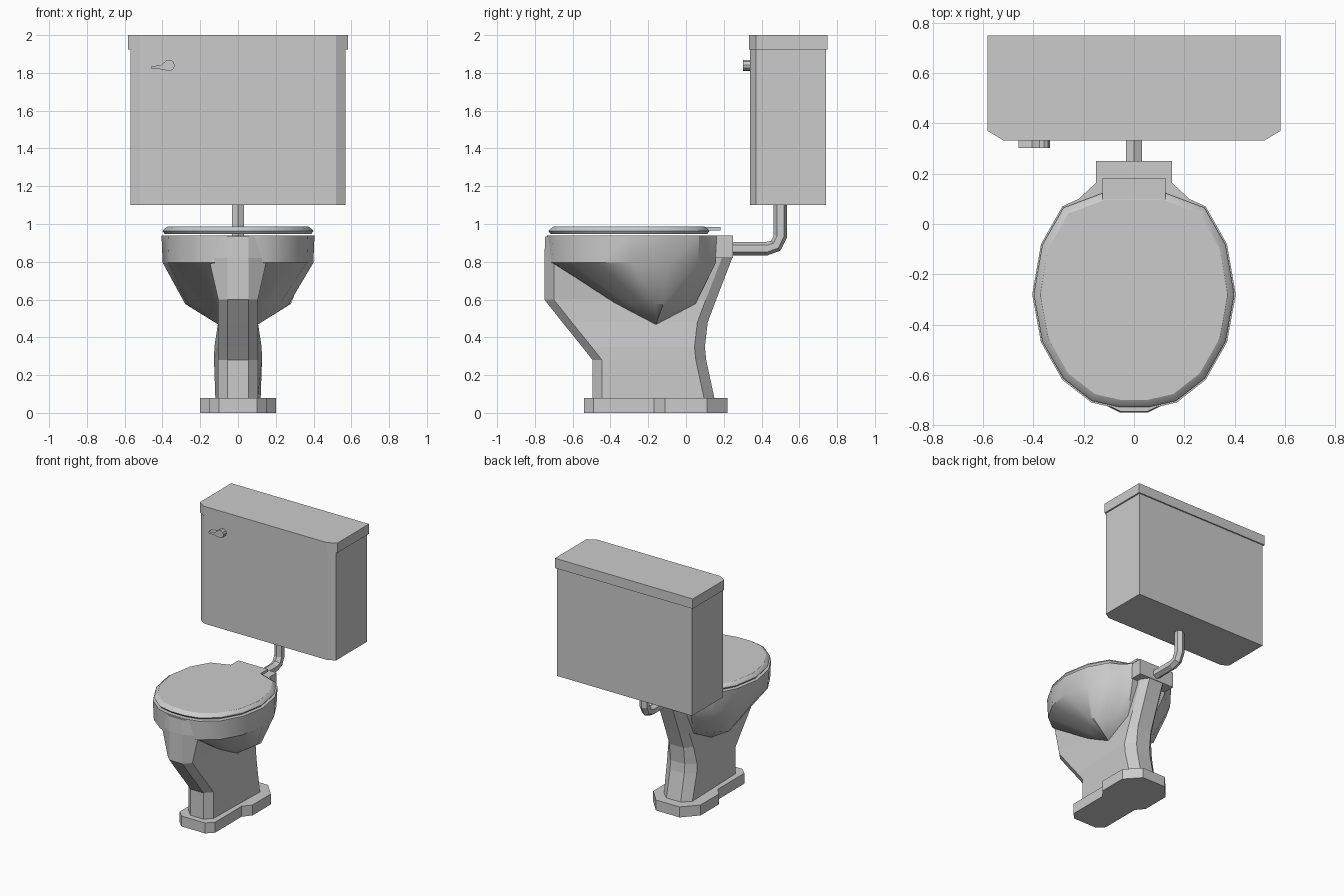
import bpy, bmesh, math
from mathutils import Vector

cube = bpy.data.objects.get("Cube")
if cube:
    bpy.data.objects.remove(cube, do_unlink=True)

grey = bpy.data.materials.new("light grey porcelain")
grey.use_nodes = True
grey.diffuse_color = (0.6, 0.6, 0.6, 1)
grey.node_tree.nodes["Principled BSDF"].inputs["Base Color"].default_value = (0.6, 0.6, 0.6, 1)


def loft(name, rings, smooth=False):
    """Skin a list of equal-length closed rings and cap both ends."""
    bm = bmesh.new()
    loops = [[bm.verts.new(p) for p in ring] for ring in rings]
    n = len(loops[0])
    for a, b in zip(loops, loops[1:]):
        for i in range(n):
            j = (i + 1) % n
            bm.faces.new((a[i], a[j], b[j], b[i]))
    bm.faces.new(loops[0][::-1])
    bm.faces.new(loops[-1])
    bmesh.ops.remove_doubles(bm, verts=bm.verts, dist=0.0005)
    bmesh.ops.recalc_face_normals(bm, faces=bm.faces)
    mesh = bpy.data.meshes.new(name)
    bm.to_mesh(mesh)
    bm.free()
    mesh.materials.append(grey)
    ob = bpy.data.objects.new(name, mesh)
    bpy.context.collection.objects.link(ob)
    if smooth:
        bpy.ops.object.select_all(action='DESELECT')
        bpy.context.view_layer.objects.active = ob
        ob.select_set(True)
        bpy.ops.object.shade_smooth_by_angle(angle=math.radians(30))
    return ob


def mirrored(half):
    """Close a right-hand outline (front to back) with its mirror image."""
    return half + [(-x, y) for x, y in reversed(half)]


def at(outline, z):
    return [(x, y, z) for x, y in outline]


def prism(name, half, z0, z1):
    return loft(name, [at(mirrored(half), z0), at(mirrored(half), z1)])


def scaled(half, s, cy=-0.29):
    return [(x * s, cy + (y - cy) * s) for x, y in half]


# Cistern and its lid, front corners chamfered
prism("cistern", [(0.52, 0.34), (0.57, 0.37), (0.57, 0.74)], 1.1, 1.925)
prism("cistern_lid", [(0.52, 0.333), (0.582, 0.37), (0.582, 0.75)], 1.925, 2.0)

# Flush handle: round hub running into a tapered lever
hub = [(-0.365 + 0.03 * math.cos(math.radians(a)), 1.84 + 0.03 * math.sin(math.radians(a)))
       for a in range(-100, 150, 35)]
lever = hub + [(-0.405, 1.842), (-0.46, 1.834), (-0.46, 1.822), (-0.405, 1.819)]
loft("flush_handle", [[(x, y, z) for x, z in lever] for y in (0.303, 0.345)])

# Hexagonal flush pipe, mitred along its path
path = [Vector((0, y, z)) for y, z in
        [(0.2, 0.87), (0.43, 0.87), (0.475, 0.885), (0.5, 0.935), (0.5, 1.12)]]
rings = []
for i, p in enumerate(path):
    d = (path[min(i + 1, len(path) - 1)] - path[max(i - 1, 0)]).normalized()
    up = Vector((1, 0, 0)).cross(d)
    rings.append([p + 0.036 * (math.cos(k * math.pi / 3) * up
                  + math.sin(k * math.pi / 3) * Vector((1, 0, 0))) for k in range(6)])
loft("flush_pipe", rings)

# Floor plate
prism("base", [(0.1, -0.54), (0.15, -0.49), (0.15, -0.17), (0.2, -0.11),
               (0.2, 0.11), (0.1, 0.22)], 0, 0.08)

# Pedestal: chamfered slices of height, front, back, front width, back width
slices = [(0.08, -0.495, 0.15, 0.105, 0.12), (0.28, -0.495, 0.107, 0.105, 0.127),
          (0.35, -0.55, 0.1, 0.105, 0.125), (0.48, -0.655, 0.115, 0.105, 0.105),
          (0.6, -0.75, 0.16, 0.105, 0.1), (0.82, -0.75, 0.245, 0.155, 0.1),
          (0.935, -0.745, 0.245, 0.155, 0.1)]
loft("pedestal", [at(mirrored([(0.055, f), (wf, f + 0.05), (wb, b - 0.055), (0.06, b)]), z)
                  for z, f, b, wf, wb in slices])

# Bowl: vertical rim, sloping sides, pinched keel
rim = [(0.06, -0.735), (0.17, -0.71), (0.285, -0.62), (0.37, -0.47), (0.405, -0.28),
       (0.37, -0.08), (0.285, 0.07), (0.22, 0.1), (0.15, 0.165)]
low = [(0.05, -0.37), (0.1, -0.37), (0.15, -0.31), (0.22, -0.22), (0.27, -0.16),
       (0.28, -0.12), (0.22, -0.06), (0.16, 0.0), (0.1, 0.05)]
keel = [(min(x, 0.1), -0.16) for x, y in low]
loft("bowl", [at(mirrored(keel), 0.465), at(mirrored(low), 0.577),
              at(mirrored(scaled(rim, 0.985)), 0.795), at(mirrored(rim), 0.94)], True)

# Block where the pipe enters the bowl
prism("inlet_block", [(0.152, 0.13), (0.152, 0.25)], 0.82, 0.94)

# Seat lid with bevelled edge and hinge tab
lid = rim[:7] + [(0.125, 0.13)]
loft("seat_lid", [at(mirrored(scaled(lid, s)), z) for s, z in
                  ((0.96, 0.948), (0.985, 0.962), (0.97, 0.972), (0.92, 0.986))], True)
prism("hinge_tab", [(0.125, 0.0), (0.125, 0.183)], 0.966, 0.985)
